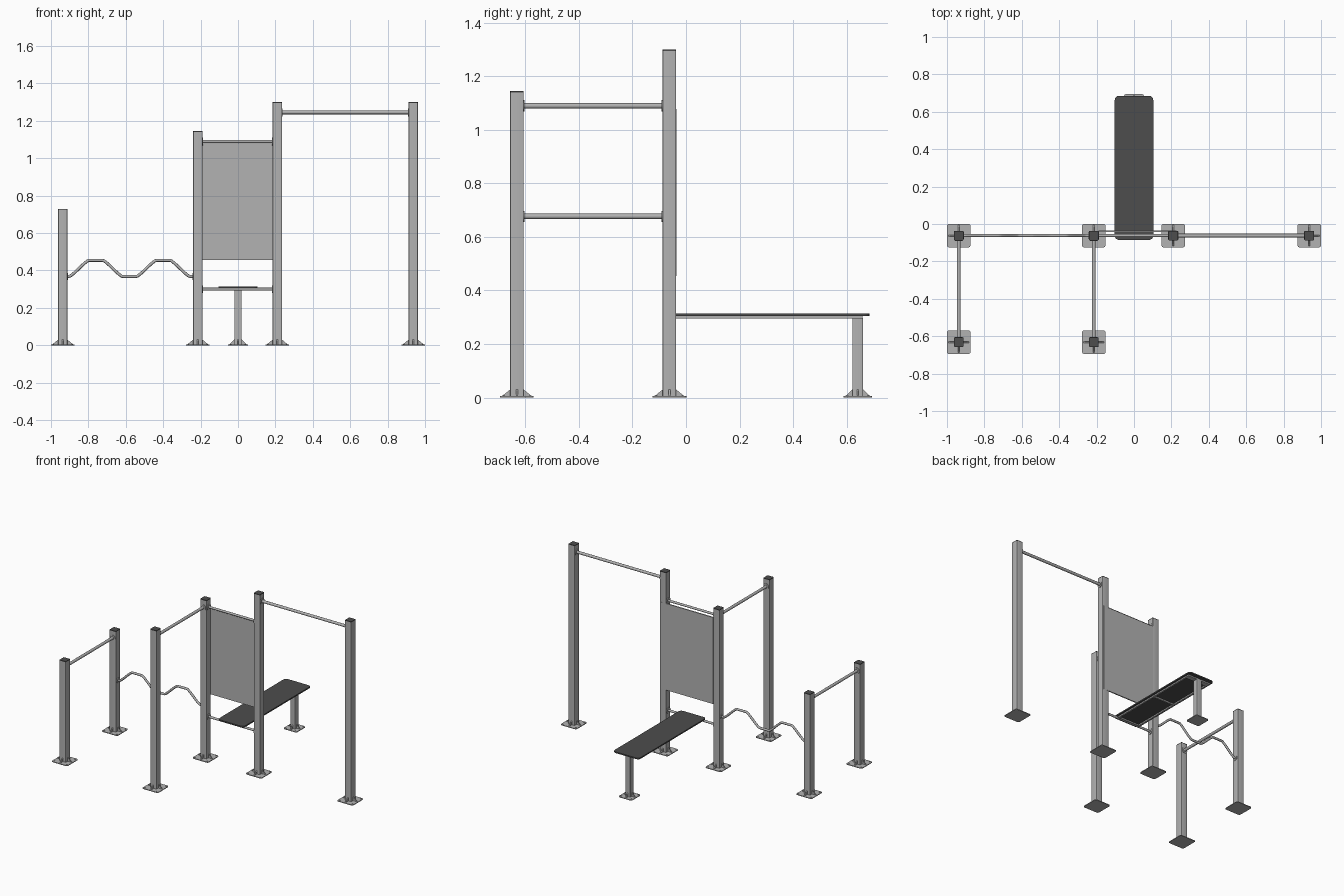
import bpy, bmesh, math
from mathutils import Vector

cube = bpy.data.objects.get("Cube")
if cube:
    bpy.data.objects.remove(cube)


def material(name, value):
    m = bpy.data.materials.new(name)
    m.use_nodes = True
    m.diffuse_color = (value, value, value, 1)
    m.node_tree.nodes["Principled BSDF"].inputs["Base Color"].default_value = m.diffuse_color
    return m


STEEL = material("galvanised grey", 0.45)
DARK = material("dark grey", 0.075)


def finish(name, bm, mat, smooth=False):
    bmesh.ops.recalc_face_normals(bm, faces=bm.faces)
    mesh = bpy.data.meshes.new(name)
    bm.to_mesh(mesh)
    bm.free()
    mesh.materials.append(mat)
    ob = bpy.data.objects.new(name, mesh)
    bpy.context.collection.objects.link(ob)
    if smooth:
        bpy.ops.object.select_all(action='DESELECT')
        ob.select_set(True)
        bpy.context.view_layer.objects.active = ob
        bpy.ops.object.shade_smooth_by_angle(angle=math.radians(40))
    return ob


def box(name, lo, hi, mat, round_corner=0):
    """Box between two corners, optionally with rounded vertical edges."""
    lo, hi = Vector(lo), Vector(hi)
    bm = bmesh.new()
    bmesh.ops.create_cube(bm, size=1)
    for v in bm.verts:
        v.co = (lo + hi) / 2 + v.co * (hi - lo)
    if round_corner:
        upright = [e for e in bm.edges
                   if abs(e.verts[0].co.z - e.verts[1].co.z) > 1e-5]
        bmesh.ops.bevel(bm, geom=upright, offset=round_corner, segments=4,
                        profile=0.5, affect='EDGES')
    return finish(name, bm, mat, bool(round_corner))


def rod(name, a, b, radius, mat=STEEL, sides=16):
    a, b = Vector(a), Vector(b)
    bm = bmesh.new()
    bmesh.ops.create_cone(bm, cap_ends=True, segments=sides, radius1=radius,
                          radius2=radius, depth=(b - a).length)
    turn = (b - a).to_track_quat('Z', 'Y').to_matrix()
    for v in bm.verts:
        v.co = turn @ v.co + (a + b) / 2
    return finish(name, bm, mat, True)


def post(name, x, y, height, half, plate, cap=True):
    """Square post with base plate, four gussets, bolts and a dark cap."""
    top = height - 0.005 if cap else height
    box(name, (x - half, y - half, 0), (x + half, y + half, top), STEEL, 0.003)
    box(name + "_base_plate", (x - plate, y - plate, 0),
        (x + plate, y + plate, 0.005), STEEL, 0.012)
    if cap:
        box(name + "_cap", (x - half, y - half, top), (x + half, y + half, height), DARK, 0.003)
    # gussets
    bm = bmesh.new()
    profile = [(half, 0.004), (plate - 0.006, 0.004), (half, 0.03)]
    for d in (Vector((1, 0, 0)), Vector((0, 1, 0)), Vector((-1, 0, 0)), Vector((0, -1, 0))):
        side = Vector((-d.y, d.x, 0)) * 0.0035
        rings = [[bm.verts.new(Vector((x, y, z)) + d * r + side * s) for r, z in profile]
                 for s in (-1, 1)]
        bm.faces.new(rings[0])
        bm.faces.new(rings[1])
        for i in range(3):
            j = (i + 1) % 3
            bm.faces.new((rings[0][i], rings[0][j], rings[1][j], rings[1][i]))
    finish(name + "_gussets", bm, STEEL)
    # bolts
    reach = plate - 0.013
    for i in (-1, 1):
        for j in (-1, 1):
            p = Vector((x + i * reach, y + j * reach, 0.004))
            rod(name + "_bolt", p, p + Vector((0, 0, 0.004)), 0.005, STEEL, 6)


def bar(name, a, b, radius=0.01):
    """Round bar with a flange at each end."""
    a, b = Vector(a), Vector(b)
    rod(name, a, b, radius)
    step = (b - a).normalized() * 0.004
    rod(name + "_flange", a, a + step, 0.021)
    rod(name + "_flange", b - step, b, 0.021)


HALF, PLATE = 0.025, 0.063
BACK, FRONT = -0.062, -0.632
FAR, INNER_R, INNER_L = 0.937, -0.215, 0.21

# posts
post("low_post_back", -FAR, BACK, 0.73, HALF, PLATE)
post("low_post_front", -FAR, FRONT, 0.73, HALF, PLATE)
post("middle_post_back", INNER_R, BACK, 1.145, HALF, PLATE)
post("middle_post_front", INNER_R, FRONT, 1.145, HALF, PLATE)
post("tall_post_inner", INNER_L, BACK, 1.3, HALF, PLATE)
post("tall_post_outer", FAR, BACK, 1.3, HALF, PLATE)
post("bench_leg", 0, 0.642, 0.298, 0.02, 0.053, cap=False)

# straight bars
for name, x, z in (("low_bar", -FAR, 0.677), ("middle_bar", INNER_R, 1.09)):
    bar(name, (x, FRONT + HALF, z), (x, BACK - HALF, z))
bar("high_bar", (INNER_L + HALF, BACK, 1.245), (FAR - HALF, BACK, 1.245))
for name, z in (("panel_top_bar", 1.09), ("bench_support_bar", 0.3)):
    bar(name, (INNER_R + HALF, BACK, z), (INNER_L - HALF, BACK, z), 0.008)

# wavy bar, swept along a flattened wave
bm = bmesh.new()
start, end, steps, sides, radius = -FAR + HALF, INNER_R - HALF, 90, 10, 0.008


def wave(x):
    c = 1.3 * math.cos(2 * math.pi * (x + 0.76) / 0.36)
    return 0.411 + 0.043 * max(-1, min(1, c))


rings = []
for i in range(steps + 1):
    x = start + (end - start) * i / steps
    slope = (wave(x + 0.008) - wave(x - 0.008)) / 0.016
    normal = Vector((-slope, 0, 1)).normalized()
    ring = []
    for k in range(sides):
        t = 2 * math.pi * k / sides
        ring.append(bm.verts.new(Vector((x, BACK, wave(x))) + radius *
                                 (normal * math.cos(t) + Vector((0, math.sin(t), 0)))))
    rings.append(ring)
for r, s in zip(rings, rings[1:]):
    for k in range(sides):
        n = (k + 1) % sides
        bm.faces.new((r[k], r[n], s[n], s[k]))
bm.faces.new(rings[0])
bm.faces.new(rings[-1])
finish("wavy_bar", bm, STEEL, True)
for name, x, d in (("wavy_bar_flange_outer", start, 0.004), ("wavy_bar_flange_inner", end, -0.004)):
    rod(name, (x, BACK, wave(x)), (x + d, BACK, wave(x)), 0.018)

# back panel fixed behind the posts
box("back_panel", (INNER_R + HALF, -0.044, 0.455), (INNER_L + 0.016, -0.036, 1.078), STEEL)

# bench board and its steel underframe
box("bench_board", (-0.103, -0.085, 0.305), (0.103, 0.685, 0.314), DARK, 0.022)
for s in (-1, 1):
    box("bench_frame_rail", (s * 0.085 - 0.006, -0.06, 0.296),
        (s * 0.085 + 0.006, 0.66, 0.306), STEEL)
for name, y in (("front", -0.054), ("middle", 0.3), ("back", 0.642)):
    w = 0.018 if name == "back" else 0.006
    box("bench_frame_cross_" + name, (-0.085, y - w, 0.296), (0.085, y + w, 0.306), STEEL)
